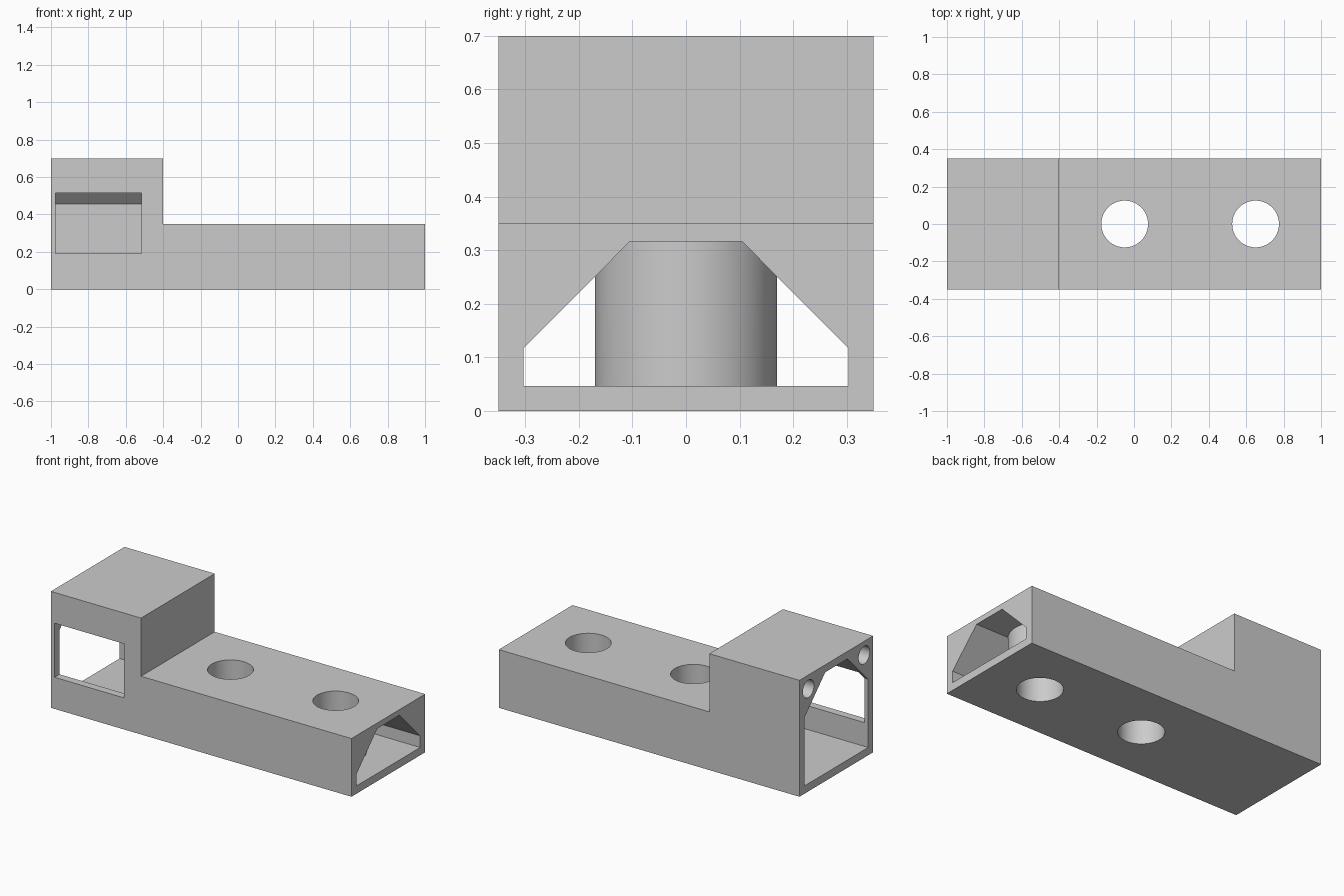
import bpy, bmesh
from mathutils import Matrix, Vector

cube = bpy.data.objects.get("Cube")
if cube:
    bpy.data.objects.remove(cube, do_unlink=True)

grey = bpy.data.materials.new("light grey")
grey.use_nodes = True
colour = (0.6, 0.6, 0.6, 1)
grey.diffuse_color = colour
grey.node_tree.nodes["Principled BSDF"].inputs["Base Color"].default_value = colour


def finish(name, bm):
    bmesh.ops.recalc_face_normals(bm, faces=bm.faces)
    mesh = bpy.data.meshes.new(name)
    bm.to_mesh(mesh)
    bm.free()
    mesh.materials.append(grey)
    ob = bpy.data.objects.new(name, mesh)
    bpy.context.collection.objects.link(ob)
    return ob


def extrude(name, points, offset):
    """Closed prism from a 3D outline pushed along offset."""
    bm = bmesh.new()
    face = bm.faces.new([bm.verts.new(p) for p in points])
    result = bmesh.ops.extrude_face_region(bm, geom=[face], use_keep_orig=True)
    moved = [v for v in result["geom"] if isinstance(v, bmesh.types.BMVert)]
    bmesh.ops.translate(bm, verts=moved, vec=Vector(offset))
    return finish(name, bm)


def cylinder(name, radius, depth, centre, axis="Z"):
    bm = bmesh.new()
    turn = Matrix.Rotation(1.5707963, 4, "Y") if axis == "X" else Matrix()
    bmesh.ops.create_cone(bm, cap_ends=True, segments=64, radius1=radius, radius2=radius,
                          depth=depth, matrix=Matrix.Translation(centre) @ turn)
    return finish(name, bm)


def combine(target, tool, operation):
    """Boolean the tool into the target and discard the tool."""
    tool.hide_render = True
    mod = target.modifiers.new("cut", "BOOLEAN")
    mod.operation, mod.solver, mod.object = operation, "EXACT", tool
    bpy.context.view_layer.objects.active = target
    bpy.ops.object.modifier_apply(modifier=mod.name)
    bpy.data.objects.remove(tool, do_unlink=True)


def passage(name, shoulder, top, x0, x1):
    """Tunnel cutter with chamfered upper corners, running along x."""
    half = [(0.303, 0.047), (0.303, shoulder), (0.105, top)]
    outline = half + [(-y, z) for y, z in reversed(half)]
    return extrude(name, [(x0, y, z) for y, z in outline], (x1 - x0, 0, 0))


# Stepped outer block
step = [(-1, 0), (1, 0), (1, 0.35), (-0.4, 0.35), (-0.4, 0.7), (-1, 0.7)]
body = extrude("bracket_body", [(x, -0.35, z) for x, z in step], (0, 0.7, 0))

# Tall chamber at one end and low tunnel through the rest
combine(body, passage("chamber_cutter", 0.457, 0.655, -1.1, -0.47), "DIFFERENCE")
combine(body, passage("tunnel_cutter", 0.117, 0.316, -0.6, 1.1), "DIFFERENCE")

# Front window into the chamber
window = [(-0.975, 0.19), (-0.515, 0.19), (-0.515, 0.515), (-0.975, 0.515)]
combine(body, extrude("window_cutter", [(x, -0.4, z) for x, z in window], (0, 0.4, 0)),
        "DIFFERENCE")

# Bored posts standing in the tunnel
for x in (-0.05, 0.65):
    combine(body, cylinder("post", 0.17, 0.31, (x, 0, 0.175)), "UNION")
    combine(body, cylinder("bore_cutter", 0.125, 0.6, (x, 0, 0.175)), "DIFFERENCE")

# Blind screw holes in the upper corners of the chamber end
for side in (-1, 1):
    combine(body, cylinder("screw_cutter", 0.053, 0.8, (-1, side * 0.265, 0.617), "X"),
            "DIFFERENCE")

# Smooth bores, crisp edges
bpy.ops.object.select_all(action="DESELECT")
body.select_set(True)
bpy.context.view_layer.objects.active = body
bpy.ops.object.shade_smooth_by_angle()
